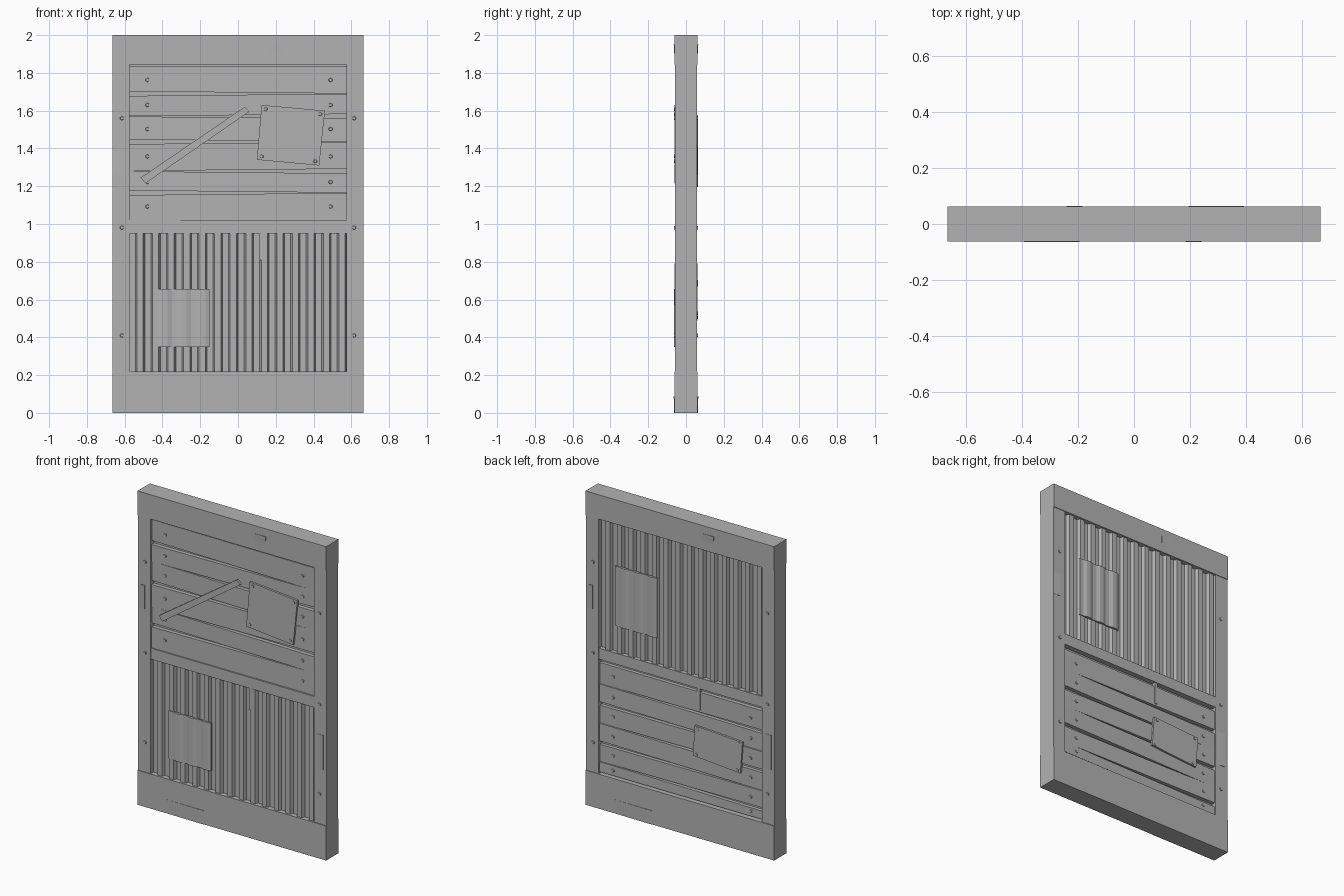
import bpy, bmesh, math
from mathutils import Matrix

if "Cube" in bpy.data.objects:
    bpy.data.objects.remove(bpy.data.objects["Cube"])

metal = bpy.data.materials.new("plain_grey")
metal.diffuse_color = (0.45, 0.45, 0.45, 1)
metal.use_nodes = True
metal.node_tree.nodes["Principled BSDF"].inputs["Base Color"].default_value = metal.diffuse_color


def finish(name, bm, back=False):
    """Turn a bmesh into an object; back=True turns it to the rear side."""
    if back:
        bmesh.ops.transform(bm, matrix=Matrix.Rotation(math.pi, 4, 'Z'), verts=bm.verts)
    bmesh.ops.recalc_face_normals(bm, faces=bm.faces)
    me = bpy.data.meshes.new(name)
    bm.to_mesh(me)
    bm.free()
    me.materials.append(metal)
    ob = bpy.data.objects.new(name, me)
    bpy.context.collection.objects.link(ob)
    return ob


def prism(bm, pts, d0, d1):
    """Outline in (x, z) pushed outward from depth d0 to d1 (number or one per point)."""
    tops = d1 if isinstance(d1, (list, tuple)) else [d1] * len(pts)
    a = [bm.verts.new((x, -d0, z)) for x, z in pts]
    b = [bm.verts.new((x, -d, z)) for (x, z), d in zip(pts, tops)]
    bm.faces.new(a)
    bm.faces.new(b[::-1])
    for i in range(len(pts)):
        j = (i + 1) % len(pts)
        bm.faces.new((a[i], a[j], b[j], b[i]))


def rect(x0, x1, z0, z1):
    return [(x0, z0), (x1, z0), (x1, z1), (x0, z1)]


def bolt(bm, x, z, d):
    m = Matrix.Translation((x, -d, z)) @ Matrix.Rotation(math.pi / 2, 4, 'X')
    bmesh.ops.create_cone(bm, cap_ends=True, segments=6, radius1=0.013,
                          radius2=0.009, depth=0.01, matrix=m)


def wave(bm, x0, z0, z1, pitch, count, low, high, slope, base):
    """Trapezoid ribs running vertically, closed down to the base depth."""
    flat = pitch / 2 - slope
    prof = []
    for i in range(count):
        x = x0 + i * pitch
        prof += [(x, low), (x + flat, low), (x + flat + slope, high),
                 (x + 2 * flat + slope, high)]
    prof += [(x0 + count * pitch, low), (x0 + count * pitch, base), (x0, base)]
    lo = [bm.verts.new((x, -d, z0)) for x, d in prof]
    hi = [bm.verts.new((x, -d, z1)) for x, d in prof]
    bm.faces.new(lo)
    bm.faces.new(hi[::-1])
    for i in range(len(prof)):
        j = (i + 1) % len(prof)
        bm.faces.new((lo[i], lo[j], hi[j], hi[i]))


# Solid frame: top, middle and bottom rails, two stiles, inner core
for name, (x0, x1, z0, z1, d) in {
        "core": (-0.65, 0.65, 0.1, 1.9, 0.024),
        "top_rail": (-0.665, 0.665, 1.845, 2.0, 0.062),
        "bottom_rail": (-0.665, 0.665, 0.0, 0.22, 0.062),
        "middle_rail": (-0.575, 0.575, 0.95, 1.02, 0.057),
        "left_stile": (-0.665, -0.575, 0.22, 1.845, 0.058),
        "right_stile": (0.575, 0.665, 0.22, 1.845, 0.058)}.items():
    bm = bmesh.new()
    prism(bm, rect(x0, x1, z0, z1), -d, d)
    finish(name, bm)


def planks(tag, top, bottom, seams, first_left, back):
    """Boards with wedge gaps that alternate between the two ends."""
    bm, bolts = bmesh.new(), bmesh.new()
    gaps = [(top, 0, 0)]
    for i, z in enumerate(seams):
        left = (i % 2 == 0) == first_left
        gaps.append((z, 0.012 if left else 0.0005, 0.0005 if left else 0.012))
    gaps.append((bottom, 0, 0))
    for i, ((za, la, ra), (zb, lb, rb)) in enumerate(zip(gaps, gaps[1:])):
        dl, dr = (0.050, 0.046) if i % 2 else (0.046, 0.050)
        prism(bm, [(-0.575, zb + lb), (0.575, zb + rb), (0.575, za - ra), (-0.575, za - la)],
              0.02, [dl, dr, dr, dl])
        for x, d in ((-0.48, dl), (0.49, dr)):
            bolt(bolts, x, (za + zb) / 2, d)
    finish(tag + "_planks", bm, back)
    finish(tag + "_plank_bolts", bolts, back)


def corrugated(tag, z0, z1, patch, back):
    """Ribbed sheet with a coarser ribbed patch on it."""
    bm = bmesh.new()
    wave(bm, -0.575, z0, z1, 1.15 / 14, 14, 0.030, 0.050, 0.009, 0.02)
    finish(tag + "_ribbed_sheet", bm, back)
    bm = bmesh.new()
    x0, x1, pz0, pz1 = patch
    wave(bm, x0, pz0, pz1, (x1 - x0) / 3, 3, 0.056, 0.063, 0.022, 0.047)
    finish(tag + "_ribbed_patch", bm, back)


def cover(tag, pts, back):
    """Flat repair plate with a small bolt near each corner."""
    bm = bmesh.new()
    prism(bm, pts, 0.044, 0.060)
    finish(tag + "_repair_plate", bm, back)
    bm = bmesh.new()
    cx, cz = sum(p[0] for p in pts) / 4, sum(p[1] for p in pts) / 4
    for x, z in pts:
        bolt(bm, cx + (x - cx) * 0.86, cz + (z - cz) * 0.86, 0.058)
    finish(tag + "_plate_bolts", bm, back)


# Frame details shared by both sides
for tag, back in (("front", False), ("back", True)):
    bm = bmesh.new()
    for x in (-0.615, 0.615):
        for z in (0.41, 0.98, 1.56):
            bolt(bm, x, z, 0.058)
    finish(tag + "_stile_bolts", bm, back)
    # Thin bent lips in the frame, each rising toward one side
    bm = bmesh.new()
    prism(bm, rect(0.16, 0.24, 1.90, 1.95), 0.055, [0.062, 0.062, 0.065, 0.0625])
    prism(bm, rect(-0.476, -0.195, 0.0, 0.088), 0.055, [0.062, 0.064, 0.065, 0.0625])
    prism(bm, rect(0.587, 0.643, 0.57, 0.79), 0.05, [0.058, 0.062, 0.062, 0.0585])
    prism(bm, rect(-0.665, -0.616, 1.26, 1.41), 0.05, [0.058, 0.062, 0.062, 0.0585])
    prism(bm, rect(0.115, 0.135, 0.81, 0.95), 0.03, 0.053)
    finish(tag + "_bent_lips", bm, back)

# Front: boards above, ribbed sheet below
planks("front", 1.835, 1.02, [1.69, 1.57, 1.435, 1.28, 1.165], True, False)
corrugated("front", 0.22, 0.95, (-0.45, -0.15, 0.35, 0.655), False)
cover("front", [(0.10, 1.34), (0.43, 1.31), (0.46, 1.60), (0.125, 1.63)], False)

# Diagonal brace across the front boards
bm = bmesh.new()
prism(bm, [(-0.49, 1.215), (0.06, 1.595), (0.035, 1.62), (-0.515, 1.245)], 0.044, 0.062)
finish("diagonal_brace", bm)

# Back: ribbed sheet above, boards below
corrugated("back", 1.02, 1.845, (-0.46, -0.165, 1.195, 1.575), True)
planks("back", 0.925, 0.23, [0.79, 0.665, 0.54, 0.415, 0.295], False, True)
cover("back", [(0.09, 0.515), (0.425, 0.49), (0.44, 0.69), (0.104, 0.71)], True)
